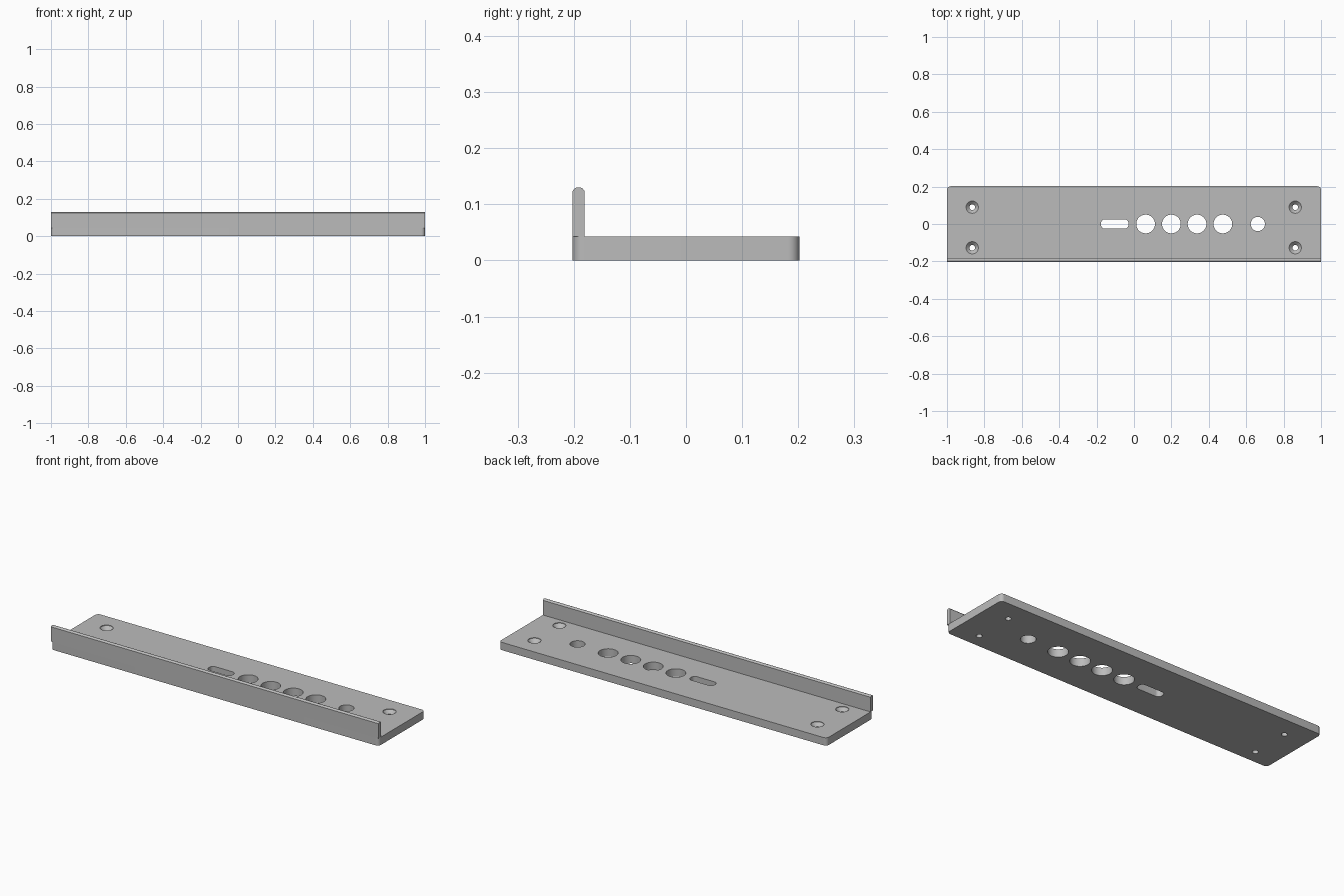
import bpy, bmesh, math

if "Cube" in bpy.data.objects:
    bpy.data.objects.remove(bpy.data.objects["Cube"])

LENGTH, HALF_Y, THICK = 1.0, 0.202, 0.043   # half length, half width, plate thickness
LIP_TOP, LIP_W = 0.13, 0.021

grey = bpy.data.materials.new("light grey metal")
grey.diffuse_color = (0.5, 0.5, 0.5, 1)
grey.use_nodes = True
grey.node_tree.nodes["Principled BSDF"].inputs["Base Color"].default_value = grey.diffuse_color


def rounded_rect(cx, cy, hx, hy, r, steps=10):
    """Outline of a rectangle with round corners, counterclockwise."""
    pts = []
    for k, (sx, sy) in enumerate([(1, 1), (-1, 1), (-1, -1), (1, -1)]):
        for i in range(steps + 1):
            a = math.pi / 2 * (k + i / steps)
            pts.append((cx + sx * (hx - r) + r * math.cos(a),
                        cy + sy * (hy - r) + r * math.sin(a)))
    return pts


def circle(cx, cy, r, n=48):
    return [(cx + r * math.cos(2 * math.pi * i / n),
             cy + r * math.sin(2 * math.pi * i / n)) for i in range(n)]


def loft(bm, rings):
    """Closed solid through rings of equal point count."""
    loops = [[bm.verts.new(p) for p in ring] for ring in rings]
    n = len(loops[0])
    for lo, hi in zip(loops, loops[1:]):
        for i in range(n):
            j = (i + 1) % n
            bm.faces.new((lo[i], lo[j], hi[j], hi[i]))
    bm.faces.new(loops[0][::-1])
    bm.faces.new(loops[-1])


def prism(bm, outline, z0, z1):
    loft(bm, [[(x, y, z) for x, y in outline] for z in (z0, z1)])


def make_object(name, bm):
    bmesh.ops.recalc_face_normals(bm, faces=bm.faces[:])
    mesh = bpy.data.meshes.new(name)
    bm.to_mesh(mesh)
    bm.free()
    mesh.materials.append(grey)
    ob = bpy.data.objects.new(name, mesh)
    bpy.context.collection.objects.link(ob)
    return ob


def shade(ob):
    bpy.ops.object.select_all(action='DESELECT')
    ob.select_set(True)
    bpy.context.view_layer.objects.active = ob
    bpy.ops.object.shade_smooth_by_angle(angle=math.radians(30))


# Base plate with rounded vertical corners
bm = bmesh.new()
prism(bm, rounded_rect(0, 0, LENGTH, HALF_Y, 0.02), 0, THICK)
plate = make_object("base_plate", bm)

# Cutter: row of round holes, slot and countersunk screw holes
bm = bmesh.new()
for x, r in [(0.062, 0.05), (0.2, 0.05), (0.337, 0.05), (0.475, 0.05), (0.662, 0.038)]:
    prism(bm, circle(x, 0, r), -0.05, 0.1)
prism(bm, rounded_rect(-0.103, 0, 0.073, 0.025, 0.02), -0.05, 0.1)
for x in (-0.865, 0.862):
    for y in (-0.127, 0.09):
        profile = [(0.015, -0.05), (0.015, 0.022), (0.033, 0.04), (0.033, 0.1)]
        loft(bm, [[(px, py, z) for px, py in circle(x, y, r, 32)] for r, z in profile])
cutter = make_object("hole_cutter", bm)
cutter.hide_render = True

bpy.context.view_layer.objects.active = plate
cut = plate.modifiers.new("holes", 'BOOLEAN')
cut.operation, cut.solver, cut.object = 'DIFFERENCE', 'EXACT', cutter
bpy.ops.object.modifier_apply(modifier=cut.name)
bpy.data.objects.remove(cutter)
shade(plate)

# Upright front lip with square ends and a softened top edge
y0, y1 = -HALF_Y, -HALF_Y + LIP_W
section = [(y0, THICK), (y1, THICK), (y1, 0.124), (y1 - 0.003, 0.128), (y1 - 0.007, LIP_TOP),
           (y0 + 0.007, LIP_TOP), (y0 + 0.003, 0.128), (y0, 0.124)]
bm = bmesh.new()
loft(bm, [[(x, y, z) for y, z in section] for x in (-LENGTH, LENGTH)])
lip = make_object("front_lip", bm)
shade(lip)
